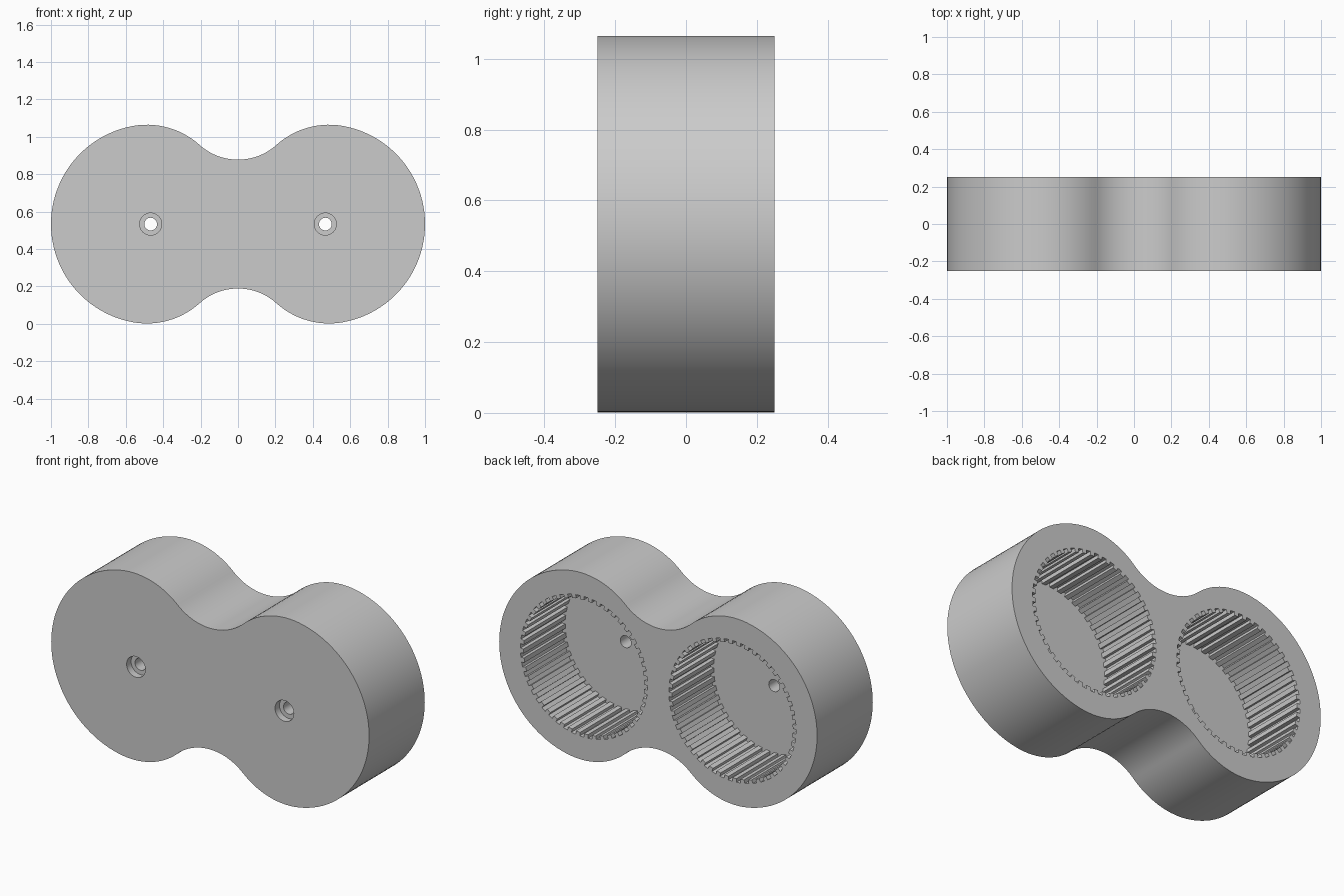
import bpy, bmesh
from math import sin, cos, radians, tau

cube = bpy.data.objects.get("Cube")
if cube:
    bpy.data.objects.remove(cube, do_unlink=True)

MID, LOBE_X, LOBE_R = 0.533, 0.467, 0.533
HALF_DEPTH, FLOOR_Y = 0.25, -0.125

grey = bpy.data.materials.new("plain grey")
grey.use_nodes = True
colour = (0.6, 0.6, 0.6, 1)
grey.diffuse_color = colour
grey.node_tree.nodes["Principled BSDF"].inputs["Base Color"].default_value = colour


def arc(cx, cz, r, start, end, steps):
    """Points on an arc, angles in degrees, end point left out."""
    angles = [radians(start + (end - start) * i / steps) for i in range(steps)]
    return [(cx + r * cos(a), cz + r * sin(a)) for a in angles]


def prism(name, points, y0, y1):
    """Extrude an outline in the xz plane from y0 to y1."""
    bm = bmesh.new()
    face = bm.faces.new([bm.verts.new((x, y0, z)) for x, z in points])
    moved = bmesh.ops.extrude_face_region(bm, geom=[face])["geom"]
    verts = [g for g in moved if isinstance(g, bmesh.types.BMVert)]
    bmesh.ops.translate(bm, verts=verts, vec=(0, y1 - y0, 0))
    bmesh.ops.recalc_face_normals(bm, faces=bm.faces)
    mesh = bpy.data.meshes.new(name)
    bm.to_mesh(mesh)
    bm.free()
    mesh.materials.append(grey)
    obj = bpy.data.objects.new(name, mesh)
    bpy.context.collection.objects.link(obj)
    return obj


def cut(target, cutter):
    """Subtract the cutter and discard it."""
    cutter.hide_render = True
    mod = target.modifiers.new(cutter.name, "BOOLEAN")
    mod.operation, mod.solver, mod.object = "DIFFERENCE", "EXACT", cutter
    bpy.ops.object.select_all(action="DESELECT")
    bpy.context.view_layer.objects.active = target
    target.select_set(True)
    bpy.ops.object.modifier_apply(modifier=mod.name)
    bpy.data.objects.remove(cutter, do_unlink=True)


# Quarter outline: round end, tighter shoulder, concave waist, all tangent
join, shoulder_r, waist_angle = 80, 0.42, 48
gap = LOBE_R - shoulder_r
sx = LOBE_X + gap * cos(radians(join))
sz = gap * sin(radians(join))
turn = radians(180 - waist_angle)
ex, ez = sx + shoulder_r * cos(turn), sz + shoulder_r * sin(turn)
waist_r = ex / -cos(turn)
quarter = arc(LOBE_X, 0, LOBE_R, 0, join, 24)
quarter += arc(sx, sz, shoulder_r, join, 180 - waist_angle, 14)
quarter += arc(0, ez + waist_r * sin(turn), waist_r, -waist_angle, -90, 14)
quarter.append((0, ez + waist_r * sin(turn) - waist_r))

# Mirror the quarter into the full outline
half = quarter + [(-x, z) for x, z in reversed(quarter[:-1])]
outline = half + [(x, -z) for x, z in reversed(half[1:-1])]
body = prism("twin_socket_body", [(x, z + MID) for x, z in outline],
             -HALF_DEPTH, HALF_DEPTH)

# Toothed pocket at the back, counterbored screw hole at the front, both sides
TEETH, ROOT_R, TIP_R = 48, 0.40, 0.38
for side in (-1, 1):
    cx = side * LOBE_X
    ring = []
    for i in range(TEETH):
        for shift, r in ((0, ROOT_R), (0.5, ROOT_R), (0.5, TIP_R), (1, TIP_R)):
            a = tau * (i + shift) / TEETH
            ring.append((cx + r * cos(a), MID + r * sin(a)))
    cut(body, prism("pocket_cutter", ring, FLOOR_Y, 0.3))
    cut(body, prism("counterbore_cutter", arc(cx, MID, 0.059, 0, 360, 32), -0.3, -0.21))
    cut(body, prism("hole_cutter", arc(cx, MID, 0.034, 0, 360, 32), -0.3, 0))

bpy.ops.object.shade_smooth_by_angle(angle=radians(30))
